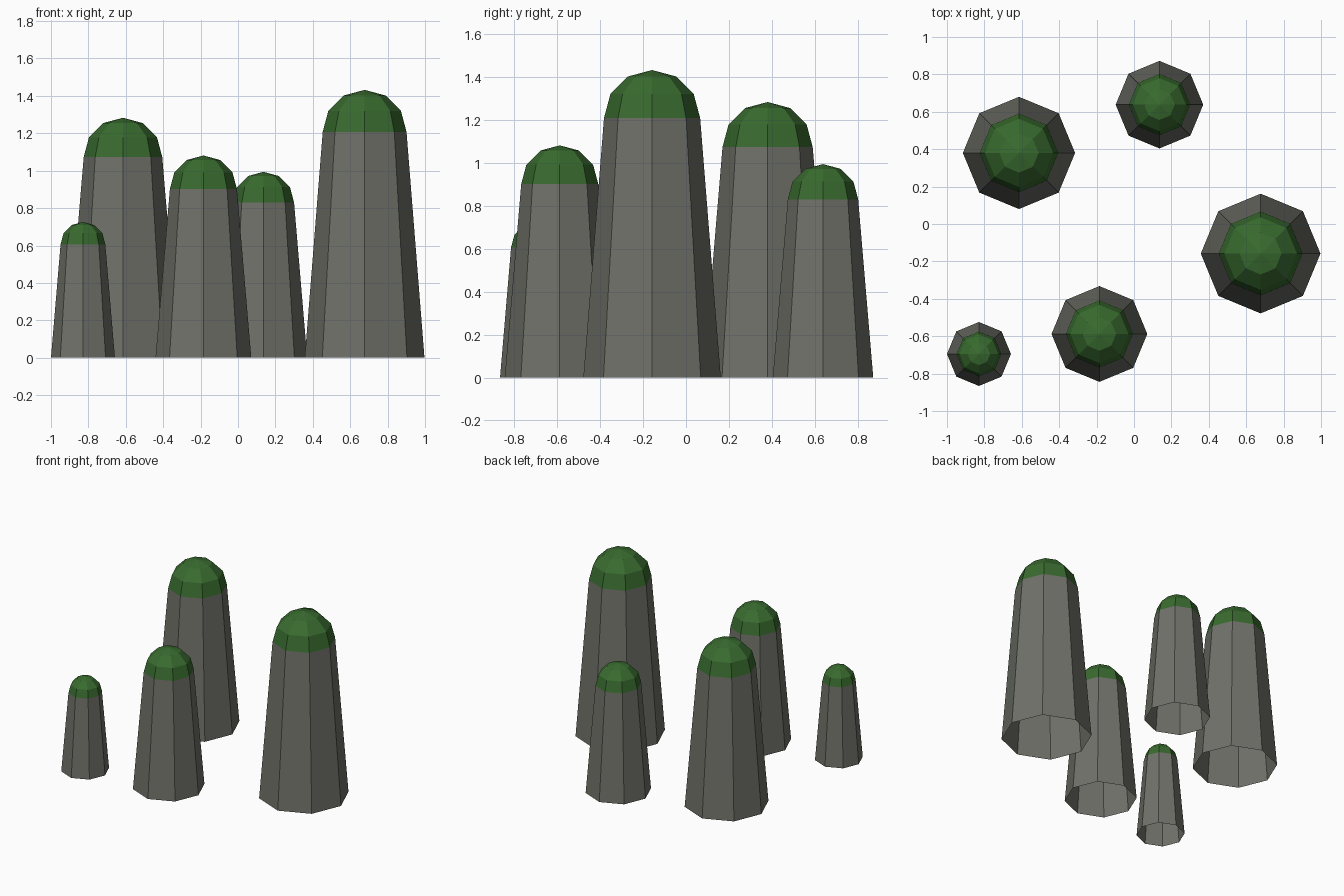
import bpy
import math

cube = bpy.data.objects.get("Cube")
if cube:
    bpy.data.objects.remove(cube, do_unlink=True)

SIDES = 8
TAPER = 0.7


def make_material(name, rgb):
    mat = bpy.data.materials.new(name)
    mat.use_nodes = True
    color = (*rgb, 1.0)
    mat.diffuse_color = color
    bsdf = mat.node_tree.nodes["Principled BSDF"]
    bsdf.inputs["Base Color"].default_value = color
    bsdf.inputs["Roughness"].default_value = 0.9
    return mat


def lathe(name, profile, location, mat):
    """Spin (radius, height) points into a faceted open surface; radius 0 is a tip."""
    verts, faces, rings = [], [], []
    for radius, z in profile:
        count = SIDES if radius > 0 else 1
        start = len(verts)
        for i in range(count):
            a = math.tau * i / SIDES
            verts.append((radius * math.cos(a), radius * math.sin(a), z))
        rings.append([start + i % count for i in range(SIDES)])
    for low, high in zip(rings, rings[1:]):
        for i in range(SIDES):
            j = (i + 1) % SIDES
            quad = [low[i], low[j], high[j], high[i]]
            faces.append(list(dict.fromkeys(quad)))
    mesh = bpy.data.meshes.new(name)
    mesh.from_pydata(verts, [], faces)
    mesh.materials.append(mat)
    obj = bpy.data.objects.new(name, mesh)
    obj.location = location
    bpy.context.collection.objects.link(obj)
    return obj


stone = make_material("grey stone", (0.16, 0.165, 0.14))
moss = make_material("moss green", (0.04, 0.145, 0.028))

# Pillars: x, y, base radius, column height
pillars = {
    "right": (0.677, -0.158, 0.32, 1.208),
    "back_left": (-0.615, 0.38, 0.30, 1.073),
    "front": (-0.185, -0.588, 0.256, 0.902),
    "back": (0.136, 0.638, 0.234, 0.83),
    "front_left": (-0.829, -0.695, 0.171, 0.606),
}

for label, (x, y, radius, height) in pillars.items():
    top = radius * TAPER
    # Tapered column, open underneath
    lathe("stone_column_" + label, [(radius, 0), (top, height)], (x, y, 0), stone)
    # Rounded cap with three bands
    arc = [math.radians(d) for d in (0, 30, 60)]
    dome = [(top * math.cos(a), top * math.sin(a)) for a in arc] + [(0, top)]
    lathe("moss_cap_" + label, dome, (x, y, height), moss)
